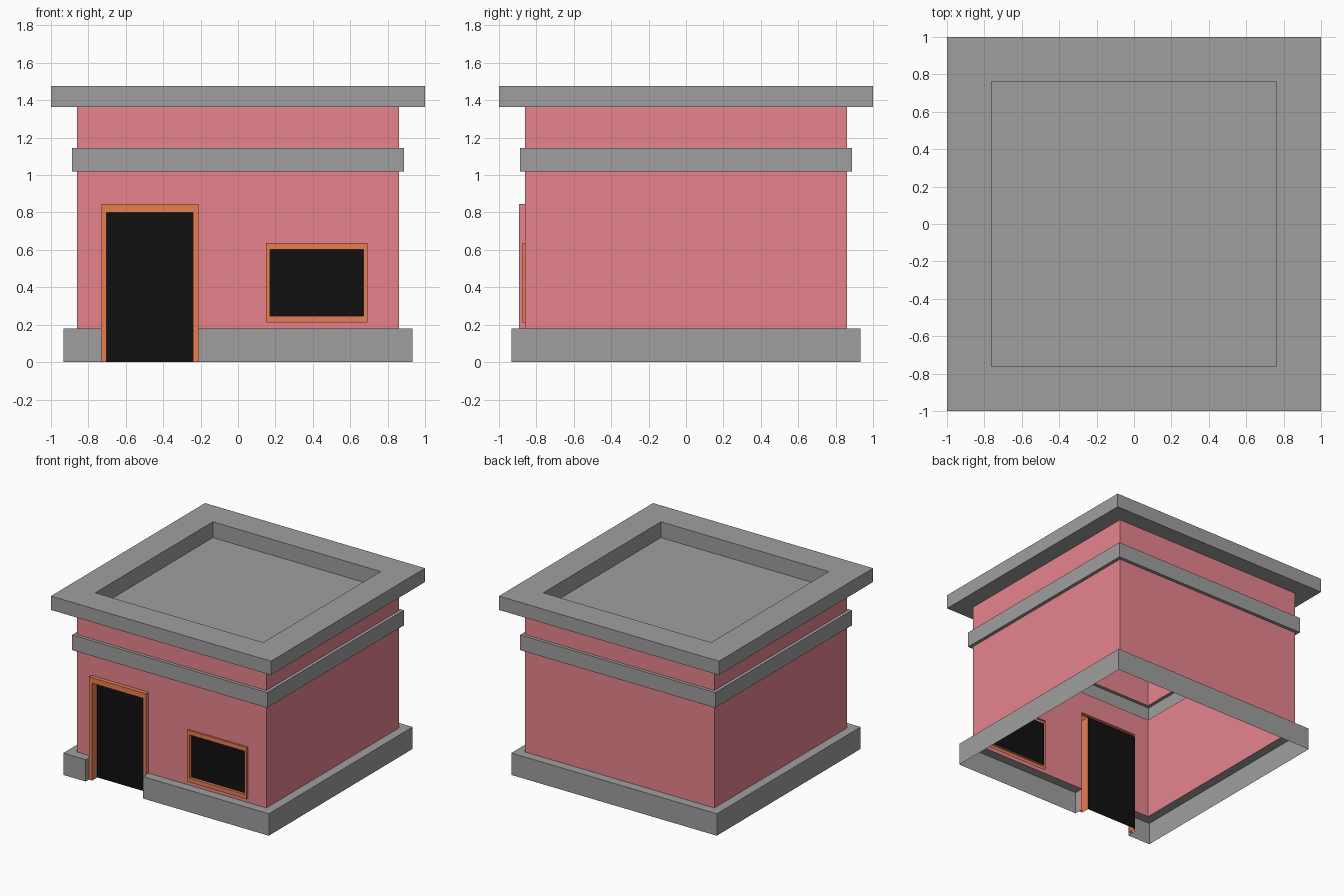
import bpy, bmesh

if "Cube" in bpy.data.objects:
    bpy.data.objects.remove(bpy.data.objects["Cube"])


def material(name, rgb):
    m = bpy.data.materials.new(name)
    m.diffuse_color = (*rgb, 1)
    m.use_nodes = True
    m.node_tree.nodes["Principled BSDF"].inputs["Base Color"].default_value = m.diffuse_color
    return m


PINK = material("pink_plaster", (0.80, 0.23, 0.27))
ORANGE = material("orange_trim", (0.80, 0.21, 0.083))
BLACK = material("dark_opening", (0.005, 0.005, 0.005))
GREY = material("grey_stone", (0.347, 0.347, 0.347))


def make(name, quads, mats):
    """Object from (corner list, material slot) faces, welded."""
    bm = bmesh.new()
    for pts, slot in quads:
        f = bm.faces.new([bm.verts.new(p) for p in pts])
        f.material_index = slot
    bmesh.ops.remove_doubles(bm, verts=bm.verts, dist=1e-4)
    me = bpy.data.meshes.new(name)
    bm.to_mesh(me)
    bm.free()
    for m in mats:
        me.materials.append(m)
    ob = bpy.data.objects.new(name, me)
    bpy.context.collection.objects.link(ob)
    return ob


def square(r, z):
    return [(-r, -r, z), (r, -r, z), (r, r, z), (-r, r, z)]


def rings(profile, sides=(0, 1, 2, 3)):
    """Square skin through (half width, z) profile points; side 0 is the front."""
    quads = []
    for lo, hi in zip(profile, profile[1:]):
        a, b = square(*lo), square(*hi)
        for i in sides:
            j = (i + 1) % 4
            quads.append(([a[i], a[j], b[j], b[i]], 0))
    return quads


def front(x0, x1, z0, z1, y, slot=0):
    return ([(x0, y, z0), (x1, y, z0), (x1, y, z1), (x0, y, z1)], slot)


WALL, BASE = 0.86, 0.934
DOOR = (-0.73, -0.21, 0.0, 0.845)
WINDOW = (0.15, 0.692, 0.213, 0.637)

# Plinth: open skin, interrupted by the door at the front
plinth = rings([(BASE, 0), (BASE, 0.18), (WALL, 0.18)], (1, 2, 3))
for xo, xi, xe in ((-BASE, -WALL, DOOR[0]), (BASE, WALL, DOOR[1])):
    s = 1 if xo < 0 else -1
    parts = [
        [(xo, -BASE, 0), (xe, -BASE, 0), (xe, -BASE, 0.18), (xo, -BASE, 0.18)],
        [(xo, -BASE, 0.18), (xe, -BASE, 0.18), (xe, -WALL, 0.18), (xi, -WALL, 0.18)],
        [(xe, -BASE, 0), (xe, -0.893, 0), (xe, -0.893, 0.18), (xe, -BASE, 0.18)],
    ]
    plinth += [(p[::s], 0) for p in parts]
make("plinth", plinth, [GREY])

# Main walls, front wall split into cells around the openings
walls = rings([(WALL, 0.18), (WALL, 1.02)], (1, 2, 3))
xs = [-WALL, DOOR[0], DOOR[1], WINDOW[0], WINDOW[1], WALL]
zs = [0.18, WINDOW[2], WINDOW[3], DOOR[3], 1.02]
for i in range(5):
    for k in range(4):
        if not ((i == 1 and k < 3) or (i == 3 and k == 1)):
            walls.append(front(xs[i], xs[i + 1], zs[k], zs[k + 1], -WALL))
make("main_walls", walls, [PINK])

# Band, upper walls and roof slab with sunken top
make("band", rings([(WALL, 1.02), (0.887, 1.02), (0.887, 1.145), (WALL, 1.145)]), [GREY])
make("upper_walls", rings([(WALL, 1.145), (WALL, 1.363)]), [PINK])
make("roof", rings([(WALL, 1.363), (1, 1.363), (1, 1.477), (0.763, 1.477), (0.763, 1.347)])
     + [(square(0.763, 1.347), 0)], [GREY])


def opening(name, outer, inner, y_front, y_panel, side_slot, closed):
    """Hollow frame: outer sides, front face, inner reveal, dark panel."""
    def loop(r, y):
        x0, x1, z0, z1 = r
        return [(x0, y, z0), (x0, y, z1), (x1, y, z1), (x1, y, z0)]
    loops = [loop(outer, -WALL), loop(outer, y_front),
             loop(inner, y_front), loop(inner, y_panel)]
    quads = []
    for n, (a, b) in enumerate(zip(loops, loops[1:])):
        for i in range(4 if closed else 3):
            j = (i + 1) % 4
            slot = side_slot if n == 0 and i in (0, 2) else 0
            quads.append(([a[i], a[j], b[j], b[i]], slot))
    make(name + "_frame", quads, [ORANGE, PINK])
    make(name + "_panel", [front(*inner, y_panel)], [BLACK])


# Door and window
opening("door", DOOR, (-0.702, -0.24, 0, 0.80), -0.893, -0.825, 1, False)
opening("window", WINDOW, (0.172, 0.67, 0.247, 0.602), -0.875, -0.852, 0, True)
